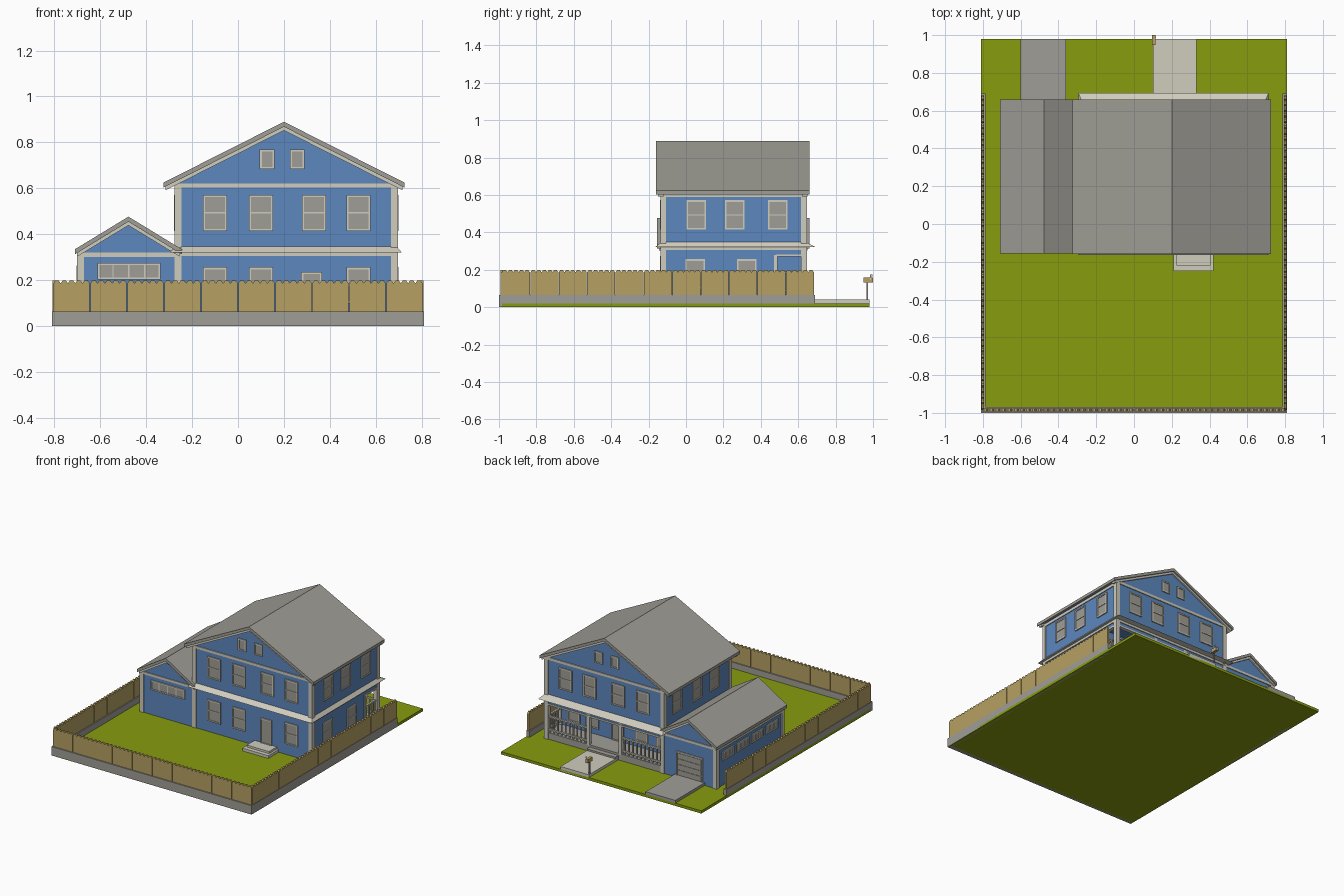
import bpy
import bmesh
from mathutils import Vector

if "Cube" in bpy.data.objects:
    bpy.data.objects.remove(bpy.data.objects["Cube"])


def make_material(name, rgb):
    linear = [((c / 255 + 0.055) / 1.055) ** 2.4 if c > 10 else c / 255 / 12.92 for c in rgb]
    mat = bpy.data.materials.new(name)
    mat.use_nodes = True
    mat.diffuse_color = (*linear, 1)
    mat.node_tree.nodes["Principled BSDF"].inputs["Base Color"].default_value = (*linear, 1)
    return mat


BLUE = make_material("blue siding", (92, 135, 190))
TRIM = make_material("cream trim", (208, 204, 190))
GREY = make_material("grey", (160, 158, 150))
GRASS = make_material("grass green", (136, 156, 14))
WOOD = make_material("tan wood", (182, 160, 98))


def finish(name, bm, mat):
    bmesh.ops.recalc_face_normals(bm, faces=bm.faces)
    mesh = bpy.data.meshes.new(name)
    bm.to_mesh(mesh)
    bm.free()
    mesh.materials.append(mat)
    obj = bpy.data.objects.new(name, mesh)
    bpy.context.collection.objects.link(obj)
    return obj


def boxes(name, mat, extents):
    """One object made of boxes given as (x0, x1, y0, y1, z0, z1)."""
    bm = bmesh.new()
    for x0, x1, y0, y1, z0, z1 in extents:
        cube = bmesh.ops.create_cube(bm, size=1)["verts"]
        bmesh.ops.scale(bm, vec=(x1 - x0, y1 - y0, z1 - z0), verts=cube)
        bmesh.ops.translate(bm, vec=((x0 + x1) / 2, (y0 + y1) / 2, (z0 + z1) / 2), verts=cube)
    return finish(name, bm, mat)


def prisms(name, mat, profiles, axis, d0, d1):
    """Extrude (u, z) profiles along the x or y axis."""
    bm = bmesh.new()
    for pts in profiles:
        verts = [bm.verts.new((d0, u, z) if axis == "x" else (u, d0, z)) for u, z in pts]
        face = bm.faces.new(verts)
        moved = bmesh.ops.extrude_face_region(bm, geom=[face])["geom"]
        step = Vector((d1 - d0, 0, 0) if axis == "x" else (0, d1 - d0, 0))
        bmesh.ops.translate(bm, vec=step, verts=[v for v in moved if isinstance(v, bmesh.types.BMVert)])
    return finish(name, bm, mat)


def on_wall(side, plane, u0, u1, z0, z1, depth):
    """Box standing out from a wall by depth."""
    sign = 1 if side in ("back", "left") else -1
    d0, d1 = sorted((plane - sign * 0.004, plane + sign * depth))
    return (u0, u1, d0, d1, z0, z1) if side in ("front", "back") else (d0, d1, u0, u1, z0, z1)


def windows(name, side, plane, centres, width, z0, z1, bars=(0.5,), mullions=0):
    frames, panes = [], []
    t = 0.009
    for c in centres:
        a, b = c - width / 2, c + width / 2
        parts = [(a, a + t, z0, z1), (b - t, b, z0, z1), (a, b, z0, z0 + t), (a, b, z1 - t, z1)]
        for f in bars:
            zc = z0 + (z1 - z0) * f
            parts.append((a, b, zc - t / 3, zc + t / 3))
        for i in range(mullions):
            m = a + width * (i + 1) / (mullions + 1)
            parts.append((m - t / 3, m + t / 3, z0, z1))
        frames += [on_wall(side, plane, *p, 0.008) for p in parts]
        panes.append(on_wall(side, plane, a, b, z0, z1, 0.003))
    boxes(name + "_frames", TRIM, frames)
    boxes(name + "_panes", GREY, panes)


def gable_roof(name, ridge, half, top, eave, y0, y1):
    """Roof sheet with cream rake boards tucked below its gable ends."""
    t = 0.022
    slope = (top - eave) / half

    def chevron(w, upper, lower):
        outer = [(ridge - w, top - slope * w - upper), (ridge, top - upper), (ridge + w, top - slope * w - upper)]
        inner = [(u, z - lower + upper) for u, z in reversed(outer)]
        return outer + inner

    prisms(name, GREY, [chevron(half, 0, t)], "y", y0, y1)
    for tag, a, b in (("front", y0 + 0.01, y0 + 0.04), ("back", y1 - 0.04, y1 - 0.01)):
        prisms(f"{name}_{tag}_rake", TRIM, [chevron(half - 0.01, t, t + 0.016)], "y", a, b)


# Lot, paths and steps
boxes("lawn", GRASS, [(-0.81, 0.81, -0.985, 0.98, 0, 0.02)])
boxes("driveway", GREY, [(-0.6, -0.36, 0.63, 0.98, 0.01, 0.04)])
boxes("walkway", TRIM, [(0.1, 0.33, 0.66, 0.98, 0.01, 0.04)])
boxes("rear_steps", TRIM, [(0.21 + s, 0.42 - s, -0.25 + 2 * s, -0.13, 0.01, 0.04 + s) for s in (0, 0.015)])
boxes("fence_base", GREY, [(-0.81, 0.81, -1, -0.97, 0, 0.065),
                           (-0.81, -0.785, -0.98, 0.69, 0, 0.065),
                           (0.785, 0.81, -0.98, 0.69, 0, 0.065)])


# Fence panels with pointed pickets
def fence_panels(start, end, count, pickets=5):
    panels = []
    length = (end - start) / count
    for i in range(count):
        a = start + i * length + 0.0015
        p = (length - 0.003) / pickets
        pts = [(a, 0.06), (a, 0.187)]
        for k in range(pickets):
            pts += [(a + p * (k + 0.3), 0.2), (a + p * (k + 0.7), 0.2), (a + p * (k + 1), 0.187)]
        panels.append(pts + [(a + p * pickets, 0.06)])
    return panels


prisms("front_fence", WOOD, fence_panels(-0.805, 0.805, 10), "y", -0.992, -0.978)
for tag, x in (("right", -0.8), ("left", 0.8)):
    prisms(tag + "_fence", WOOD, fence_panels(-0.985, 0.685, 11), "x", x - 0.007, x + 0.007)

# House bodies
X0, X1, Y0, Y1, G0 = -0.27, 0.69, -0.13, 0.64, -0.695
PORCH = 0.48
boxes("ground_floor", BLUE, [(X0, X1, Y0, PORCH, 0.01, 0.33)])
prisms("upper_floor", BLUE, [[(X0, 0.315), (X1, 0.315), (X1, 0.62), (0.2, 0.862), (X0, 0.62)]], "y", Y0, Y1)
prisms("garage", BLUE, [[(G0, 0.01), (X0, 0.01), (X0, 0.32), (-0.477, 0.453), (G0, 0.315)]], "y", Y0, Y1)
gable_roof("main_roof", 0.2, 0.525, 0.89, 0.625, -0.16, 0.66)
gable_roof("garage_roof", -0.477, 0.233, 0.477, 0.335, -0.155, 0.66)

# Sloping skirt between the floors
bm = bmesh.new()
low = [bm.verts.new((x, y, 0.322)) for x, y in ((-0.295, -0.165), (0.712, -0.165), (0.712, 0.693), (-0.295, 0.693))]
high = [bm.verts.new((x, y, 0.348)) for x, y in ((X0, Y0), (X1, Y0), (X1, Y1), (X0, Y1))]
bm.faces.new(low)
bm.faces.new(high)
for i in range(4):
    j = (i + 1) % 4
    bm.faces.new((low[i], low[j], high[j], high[i]))
finish("floor_skirt", bm, TRIM)

# Corner boards and horizontal bands
e, w = 0.006, 0.024
corners = []
for x, z0 in ((X0, 0.01), (X1, 0.01), (G0, 0.01)):
    z1 = 0.312 if x == G0 else 0.615
    xa, xb = (x - e, x + w) if x != X1 else (x - w, x + e)
    corners += [(xa, xb, Y0 - e, Y0 + w, z0, z1), (xa, xb, Y1 - w, Y1 + e, z0, z1)]
boxes("corner_boards", TRIM, corners)
bands = []
for side, plane in (("front", Y0), ("back", Y1)):
    bands += [on_wall(side, plane, X0, X1, 0.603, 0.622, e),
              on_wall(side, plane, X0, X1, 0.305, 0.325, e),
              on_wall(side, plane, G0, X0, 0.302, 0.32, e)]
bands += [on_wall("left", X1, Y0, Y1, 0.59, 0.612, e), on_wall("left", X1, Y0, Y1, 0.305, 0.325, e),
          on_wall("right", X0, Y0, Y1, 0.59, 0.612, e), on_wall("right", G0, Y0, Y1, 0.29, 0.305, e)]
boxes("bands", TRIM, bands)

# Windows on every wall
row = (-0.1, 0.1, 0.33, 0.525)
for side, plane in (("front", Y0), ("back", Y1)):
    windows(side + "_upper_windows", side, plane, row, 0.105, 0.415, 0.572)
    windows(side + "_gable_windows", side, plane, (0.127, 0.258), 0.065, 0.685, 0.77, bars=())
for side, plane in (("left", X1), ("right", X0)):
    windows(side + "_upper_windows", side, plane, (0.055, 0.26, 0.49), 0.105, 0.415, 0.572)
windows("front_lower_windows", "front", Y0, (-0.1, 0.1, 0.525), 0.105, 0.1, 0.257)
windows("left_lower_windows", "left", X1, (0.05, 0.325), 0.105, 0.1, 0.257)
windows("porch_windows", "back", PORCH, (-0.15, 0.02, 0.42, 0.57), 0.1, 0.11, 0.257)
windows("garage_front_window", "front", Y0, (-0.475,), 0.275, 0.203, 0.275, bars=(), mullions=3)
windows("garage_side_windows", "right", G0, (0, 0.17, 0.34, 0.51), 0.135, 0.2, 0.265, bars=(), mullions=2)

# Doors
windows("front_door", "front", Y0, (0.32,), 0.09, 0.05, 0.237, bars=())
windows("porch_door", "back", PORCH, (0.215,), 0.1, 0.065, 0.25, bars=())
windows("garage_door", "back", Y1, (-0.48,), 0.215, 0.03, 0.215, bars=())
boxes("garage_door_panels", GREY, [on_wall("back", Y1, -0.575, -0.385, 0.042 + 0.041 * i, 0.079 + 0.041 * i, 0.006)
                                   for i in range(4)])

# Porch floor, beam, posts and railings
boxes("porch_floor", GREY, [(X0, X1, PORCH, Y1, 0.01, 0.068), (0.1, 0.33, Y1, 0.675, 0.01, 0.052)])
boxes("porch_beam", BLUE, [(X0, X1, Y1 - 0.02, Y1, 0.28, 0.32), (X1 - 0.02, X1, PORCH, Y1, 0.28, 0.32)])
boxes("porch_beam_trim", TRIM, [(X0, X1, Y1 - 0.024, Y1 + 0.004, 0.27, 0.282),
                                (X1 - 0.024, X1 + 0.004, PORCH, Y1, 0.27, 0.282)])
posts = [(x - 0.012, x + 0.012, Y1 - 0.024, Y1, 0.06, 0.3) for x in (0.085, 0.345)]
posts.append((X1 - 0.02, X1 + 0.004, PORCH - 0.01, PORCH + 0.01, 0.02, 0.28))
boxes("porch_posts", TRIM, posts)
rails = []
for a, b in ((X0, 0.085), (0.345, X1)):
    rails += [(a, b, Y1 - 0.018, Y1 - 0.004, z, z + 0.01) for z in (0.085, 0.18)]
    count = int((b - a) / 0.03)
    for i in range(1, count):
        x = a + (b - a) * i / count
        rails.append((x - 0.004, x + 0.004, Y1 - 0.015, Y1 - 0.007, 0.068, 0.185))
rails += [(X1 - 0.018, X1 - 0.004, PORCH, Y1, z, z + 0.01) for z in (0.085, 0.18)]
for i in range(1, 5):
    y = PORCH + (Y1 - PORCH) * i / 5
    rails.append((X1 - 0.015, X1 - 0.007, y - 0.004, y + 0.004, 0.068, 0.185))
boxes("porch_railings", TRIM, rails)

# Mailbox
boxes("mailbox_post", GREY, [(0.1, 0.108, 0.964, 0.972, 0.01, 0.135)])
boxes("mailbox", WOOD, [(0.094, 0.114, 0.948, 1, 0.133, 0.16)])
boxes("mailbox_flag", TRIM, [(0.114, 0.117, 0.985, 0.99, 0.145, 0.175), (0.114, 0.117, 0.985, 0.996, 0.165, 0.175)])
